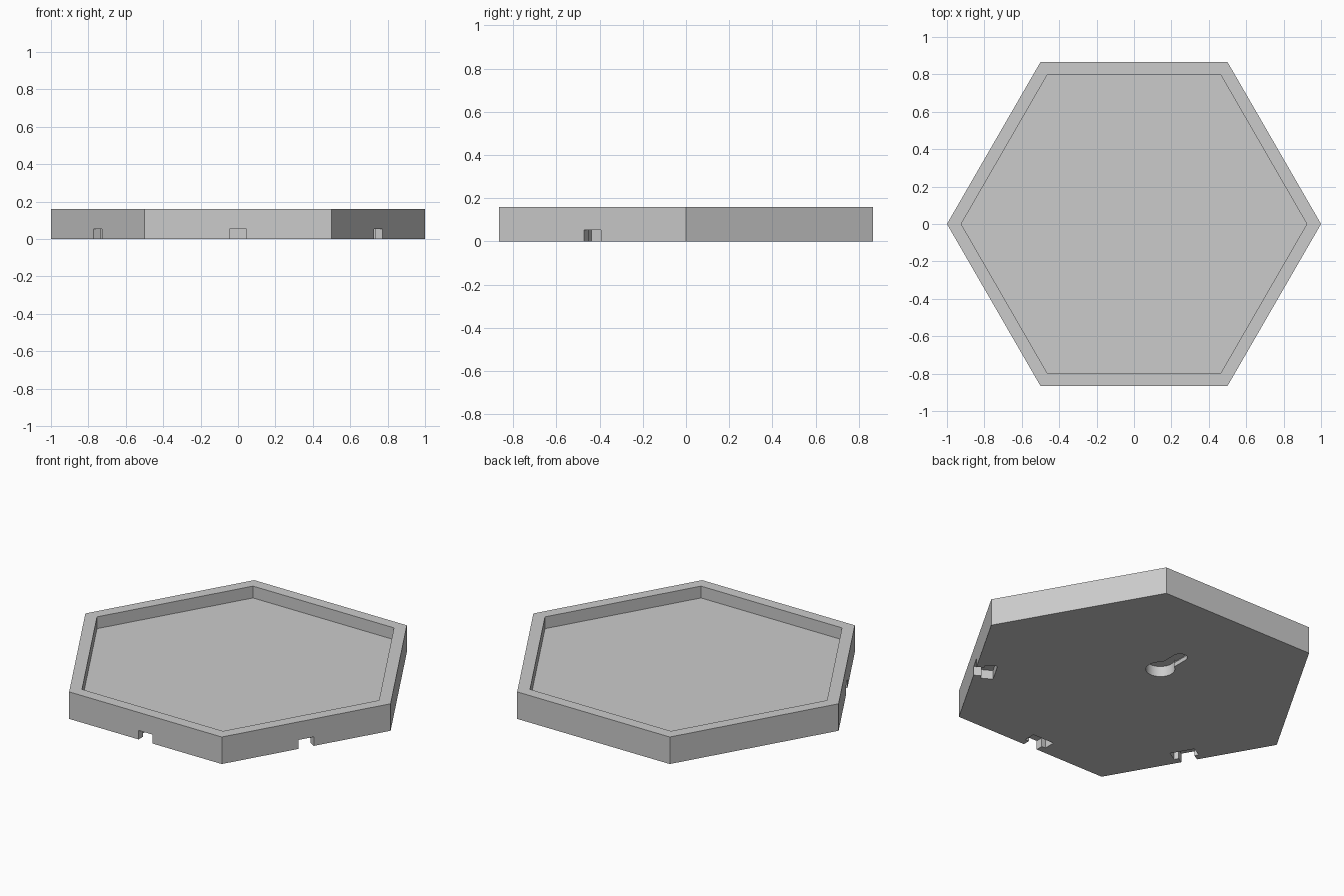
import bpy
import bmesh
from math import pi, sin, cos
from mathutils import Matrix

cube = bpy.data.objects.get("Cube")
if cube:
    bpy.data.objects.remove(cube, do_unlink=True)

HEIGHT, FLOOR = 0.16, 0.09
NOTCH_TOP = 0.053
APOTHEM = cos(pi / 6)

grey = bpy.data.materials.new("light grey")
grey.use_nodes = True
colour = (0.6, 0.6, 0.6, 1)
grey.diffuse_color = colour
grey.node_tree.nodes["Principled BSDF"].inputs["Base Color"].default_value = colour


def prism(name, outline, z0, z1, angle=0):
    """Extrude a counter-clockwise outline from z0 to z1, turned about z."""
    bm = bmesh.new()
    base = bm.faces.new([bm.verts.new((x, y, z0)) for x, y in outline])
    top = bmesh.ops.extrude_face_region(bm, geom=[base])["geom"]
    bmesh.ops.translate(bm, vec=(0, 0, z1 - z0),
                        verts=[g for g in top if isinstance(g, bmesh.types.BMVert)])
    bm.transform(Matrix.Rotation(angle, 4, 'Z'))
    bmesh.ops.recalc_face_normals(bm, faces=bm.faces)
    mesh = bpy.data.meshes.new(name)
    bm.to_mesh(mesh)
    bm.free()
    mesh.materials.append(grey)
    obj = bpy.data.objects.new(name, mesh)
    bpy.context.collection.objects.link(obj)
    return obj


def hexagon(r):
    return [(r * cos(i * pi / 3), r * sin(i * pi / 3)) for i in range(6)]


def stadium(r, y0, y1, n=16):
    """Rounded slot along y; a circle when y0 equals y1."""
    angles = [(i + 0.5) * pi / n for i in range(2 * n)]
    return [(r * cos(a), r * sin(a) + (y1 if a < pi else y0)) for a in angles]


def cut(target, cutter):
    cutter.hide_render = True
    mod = target.modifiers.new("cut", 'BOOLEAN')
    mod.operation = 'DIFFERENCE'
    mod.solver = 'EXACT'
    mod.object = cutter
    bpy.context.view_layer.objects.active = target
    bpy.ops.object.modifier_apply(modifier=mod.name)
    bpy.data.objects.remove(cutter, do_unlink=True)


# Hexagonal tray with a raised rim
tray = prism("hexagonal_tray", hexagon(1), 0, HEIGHT)
cut(tray, prism("recess_cutter", hexagon(0.924), FLOOR, HEIGHT + 0.1))

# T-shaped connector notch under the middle of each side
neck, head = 0.045, 0.07
shoulder, back = -APOTHEM + 0.042, -APOTHEM + 0.11
half = [(neck, -1), (neck, shoulder), (head, shoulder), (head, back)]
notch = half + [(-x, y) for x, y in reversed(half)]
for i in range(6):
    cut(tray, prism("notch_cutter", notch, -0.1, NOTCH_TOP, i * pi / 3))

# Keyhole for hanging: round entry, narrow slot and wider pocket behind it
entry, end = 0.22, 0.383
cut(tray, prism("entry_cutter", stadium(0.078, entry, entry), -0.1, 0.062))
cut(tray, prism("slot_cutter", stadium(0.04, entry, end), -0.1, 0.03))
cut(tray, prism("pocket_cutter", stadium(0.075, entry, end), 0.025, 0.06))

# Smooth the round hole, keep every edge crisp
bpy.ops.object.select_all(action='DESELECT')
tray.select_set(True)
bpy.context.view_layer.objects.active = tray
bpy.ops.object.shade_smooth_by_angle(angle=pi / 6)
